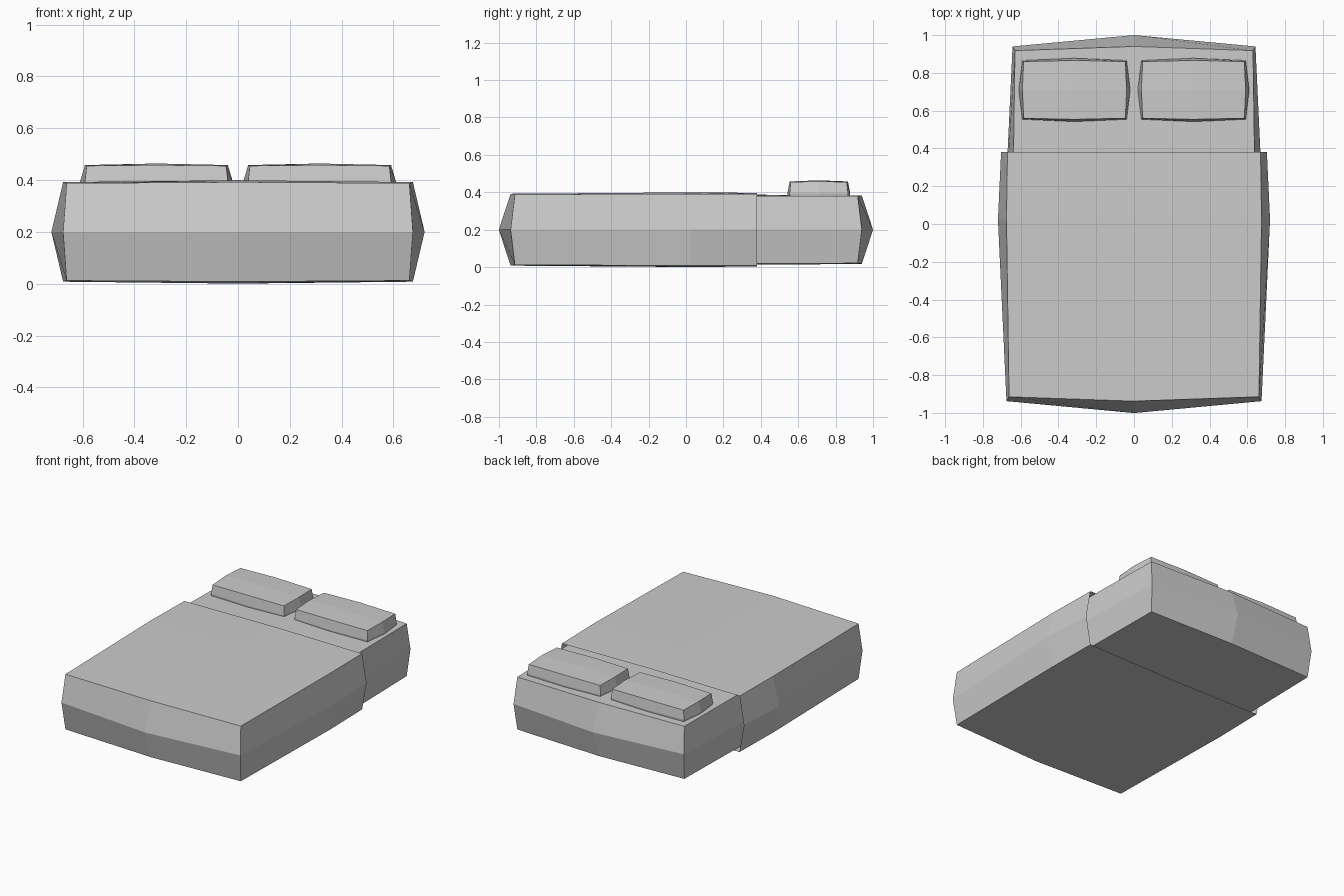
import bpy
import bmesh
from mathutils import Vector

if "Cube" in bpy.data.objects:
    bpy.data.objects.remove(bpy.data.objects["Cube"])


def cushion(name, centre, face, edge, corner, cut_y=None):
    """Box split once per side; half-sizes given at face centres, edge middles and corners."""
    bm = bmesh.new()
    bmesh.ops.create_cube(bm, size=2)
    bmesh.ops.subdivide_edges(bm, edges=bm.edges[:], cuts=1, use_grid_fill=True)
    sizes = {1: face, 2: edge, 3: corner}
    for v in bm.verts:
        sides = sum(abs(c) > 0.5 for c in v.co)
        v.co = Vector(c * s for c, s in zip(v.co, sizes[sides])) + Vector(centre)
    if cut_y is not None:
        bmesh.ops.bisect_plane(bm, geom=bm.verts[:] + bm.edges[:] + bm.faces[:],
                               plane_co=(0, cut_y, 0), plane_no=(0, 1, 0),
                               clear_outer=True)
    mesh = bpy.data.meshes.new(name)
    bm.to_mesh(mesh)
    bm.free()
    obj = bpy.data.objects.new(name, mesh)
    bpy.context.collection.objects.link(obj)
    return obj


# Mattress
centre = (0, 0.024, 0.2)
bulge = [(0.686, 0.976, 0.19), (0.643, 0.916, 0.183), (0.63, 0.894, 0.179)]
cushion("mattress", centre, *bulge)

# Blanket: slightly larger open sleeve around the front of the mattress
cushion("blanket", centre, *[[1.05 * c for c in s] for s in bulge], cut_y=0.38)

# Pillows, half sunk into the mattress
for name, side in (("pillow_left", -1), ("pillow_right", 1)):
    cushion(name, (side * 0.315, 0.71, 0.393),
            (0.295, 0.168, 0.071), (0.276, 0.156, 0.065), (0.269, 0.15, 0.062))
